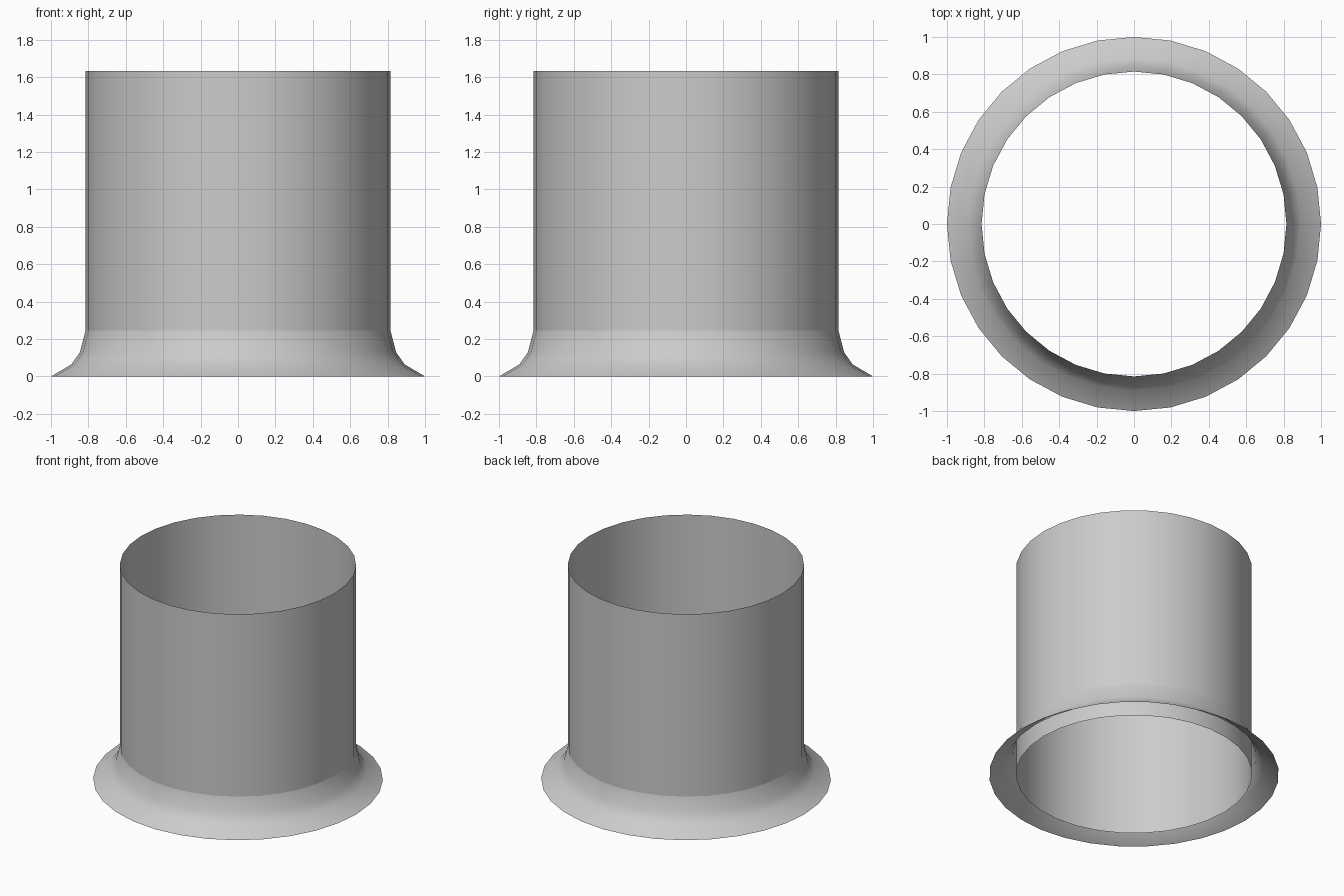
import bpy, bmesh
from math import cos, sin, pi

if "Cube" in bpy.data.objects:
    bpy.data.objects.remove(bpy.data.objects["Cube"])

SIDES = 32


def lathe(name, profile):
    """Open surface of revolution from (radius, height) points, bottom to top."""
    bm = bmesh.new()
    rings = [[bm.verts.new((r * cos(2 * pi * i / SIDES), r * sin(2 * pi * i / SIDES), z))
              for i in range(SIDES)] for r, z in profile]
    for low, high in zip(rings, rings[1:]):
        for i in range(SIDES):
            j = (i + 1) % SIDES
            face = bm.faces.new((low[i], low[j], high[j], high[i]))
            face.smooth = True
    mesh = bpy.data.meshes.new(name)
    bm.to_mesh(mesh)
    bm.free()
    obj = bpy.data.objects.new(name, mesh)
    bpy.context.collection.objects.link(obj)
    return obj


# Thin-walled tube, open at both ends, reaching the floor inside the skirt
lathe("tube", [(0.815, 0), (0.815, 1.634)])

# Flared skirt around the foot of the tube, open underneath
lathe("flared_skirt", [(1.0, 0), (0.89, 0.065), (0.845, 0.13), (0.815, 0.246)])
